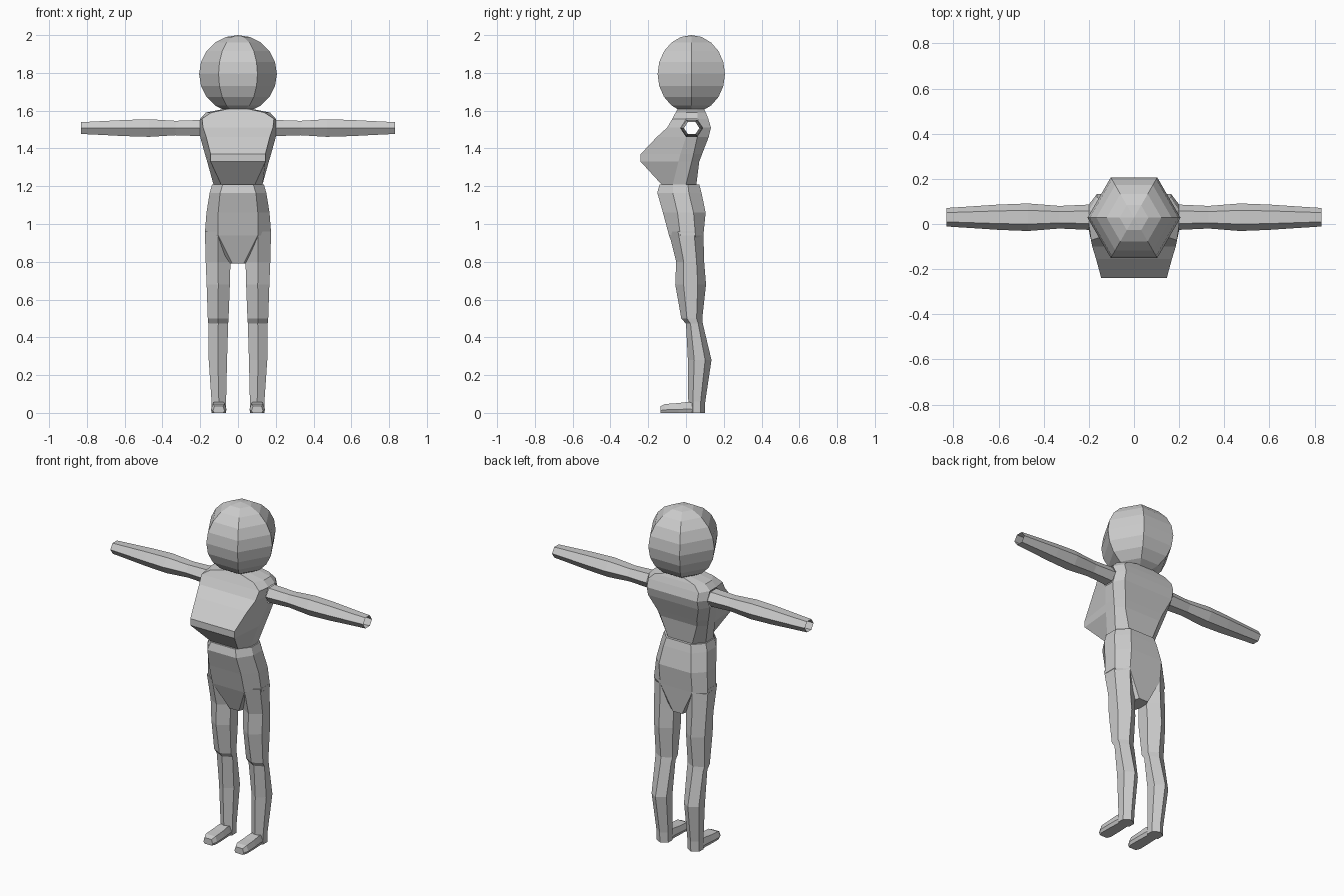
import bpy, bmesh
from math import cos, sin, pi

if "Cube" in bpy.data.objects:
    bpy.data.objects.remove(bpy.data.objects["Cube"])


def loft(name, rings, caps=(True, True), skip=(), mirror=False):
    """Bridge equal-length rings of points; skip holds (ring, side) openings."""
    bm = bmesh.new()
    vs = [[bm.verts.new(p) for p in r] for r in rings]
    n = len(rings[0])
    for i in range(len(vs) - 1):
        for j in range(n):
            if (i, j) not in skip:
                k = (j + 1) % n
                bm.faces.new((vs[i][j], vs[i][k], vs[i + 1][k], vs[i + 1][j]))
    if caps[0]:
        bm.faces.new(vs[0])
    if caps[1]:
        bm.faces.new(vs[-1])
    bmesh.ops.recalc_face_normals(bm, faces=bm.faces)
    me = bpy.data.meshes.new(name)
    bm.to_mesh(me)
    bm.free()
    ob = bpy.data.objects.new(name, me)
    bpy.context.collection.objects.link(ob)
    if mirror:
        ob.modifiers.new("Mirror", 'MIRROR').use_axis[0] = True
    return ob


def body_ring(z, sx, y1, y2, fx, yf, bx, yb):
    """Eight-sided symmetric cross-section: flat sides, front and back."""
    return [(sx, y1, z), (sx, y2, z), (bx, yb, z), (-bx, yb, z),
            (-sx, y2, z), (-sx, y1, z), (-fx, yf, z), (fx, yf, z)]


def leg_ring(z, x0, x1, yf, yb):
    """Hexagon with its points at front and back."""
    c, d = (x0 + x1) / 2, (yb - yf) * 0.27
    return [(c, yf, z), (x1, yf + d, z), (x1, yb - d, z),
            (c, yb, z), (x0, yb - d, z), (x0, yf + d, z)]


# Head: six-sided ball
bpy.ops.mesh.primitive_uv_sphere_add(segments=6, ring_count=10, radius=0.206,
                                     location=(0, 0.028, 1.794), rotation=(0, 0, pi / 2))
bpy.context.object.name = "head"

# Upper body with jutting chest and hexagonal arm openings
chest = [
    (1.61, .07, .0, .06, .05, -.045, .05, .095),
    (1.59, .17, .0, .06, .14, -.055, .13, .105),
    (1.557, .2, .0, .06, .19, -.072, .165, .118),
    (1.51, .2, -.026, .086, .185, -.10, .165, .132),
    (1.46, .2, .0, .06, .168, -.155, .165, .12),
    (1.37, .175, -.03, .04, .145, -.24, .13, .085),
    (1.33, .163, -.04, .03, .145, -.24, .12, .07),
    (1.21, .13, -.07, .0, .09, -.13, .08, .055)]
loft("upper_body", [body_ring(*r) for r in chest],
     skip={(2, 0), (3, 0), (2, 4), (3, 4)})

# Pelvis tapering to the crotch
hips = [
    (1.21, .137, -.07, .01, .08, -.14, .08, .07),
    (1.165, .15, -.07, .015, .095, -.152, .09, .082),
    (1.06, .167, -.045, .04, .105, -.122, .105, .104),
    (.94, .176, -.03, .05, .105, -.09, .105, .092),
    (.79, .04, -.01, .05, .03, -.035, .03, .08)]
loft("pelvis", [body_ring(*r) for r in hips])

# Legs
leg = [(.96, .035, .175, -.092, .092), (.80, .04, .171, -.052, .096),
       (.68, .043, .166, -.057, .106), (.50, .05, .16, -.025, .086),
       (.472, .052, .157, .0, .089), (.28, .058, .155, .01, .135),
       (.06, .063, .14, .012, .102), (0, .063, .14, .012, .10)]
loft("leg", [leg_ring(*r) for r in leg], mirror=True)

# Feet
foot = [(.06, .036, .05), (.01, .038, .058), (-.04, .041, .052),
        (-.11, .042, .047), (-.135, .03, .036)]
loft("foot", [[(.102 + w * a, y, h * b) for a, b in
               ((-.8, 0), (.8, 0), (1, .35), (.75, 1), (-.75, 1), (-1, .35))]
              for y, w, h in foot], mirror=True)

# Arms: open hexagonal tubes
arm = [(.2, .056), (.33, .05), (.47, .061), (.60, .056), (.72, .048), (.83, .041)]
loft("arm", [[(x, .03 + r * cos(k * pi / 3), 1.508 + r * .88 * sin(k * pi / 3))
              for k in range(6)] for x, r in arm], caps=(False, False), mirror=True)
